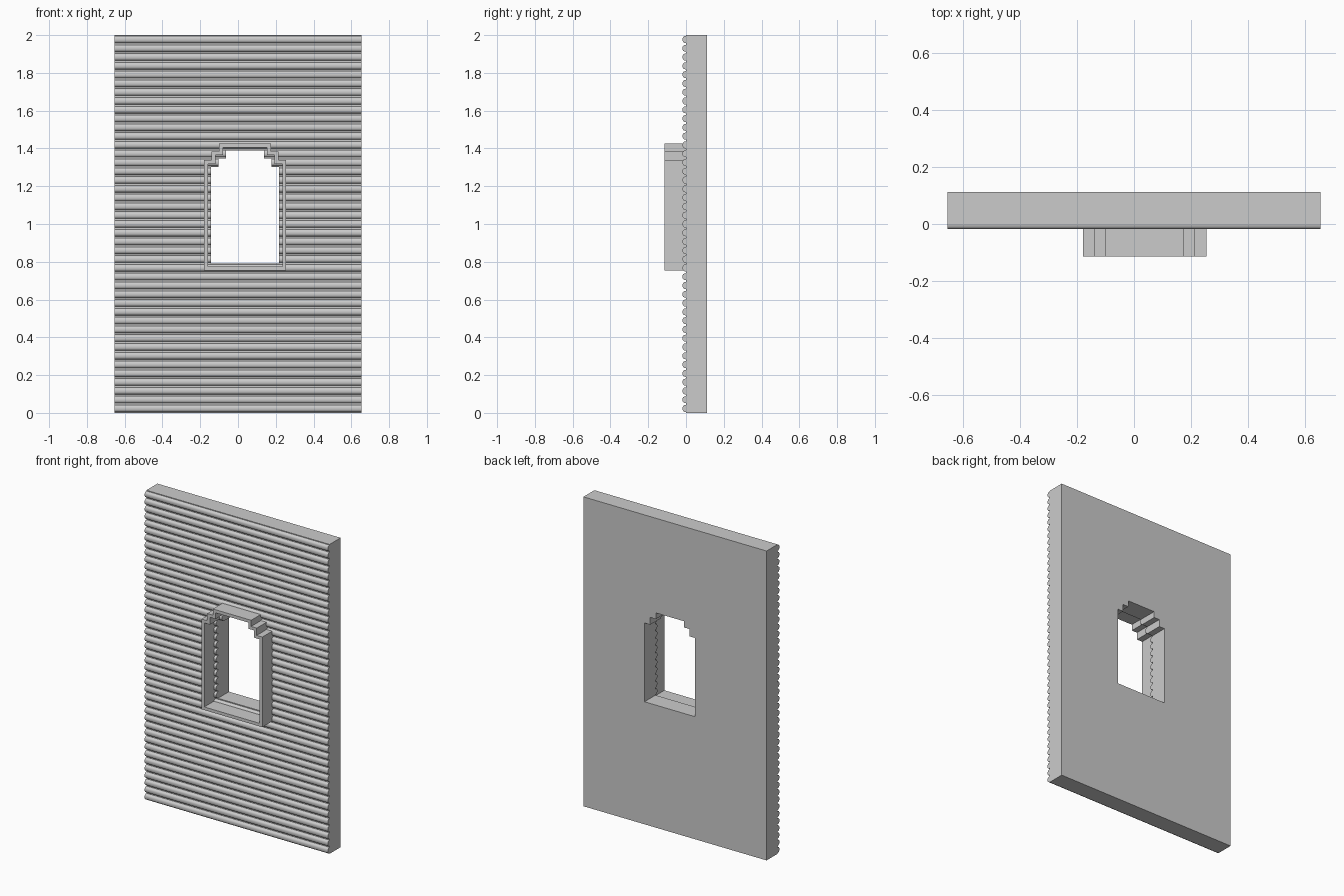
import bpy, bmesh, math

if "Cube" in bpy.data.objects:
    bpy.data.objects.remove(bpy.data.objects["Cube"])

WIDTH, HEIGHT, BACK = 1.31, 2.0, 0.112
RIDGES = 43
CX = 0.0375  # window centre line


def new_object(name, bm):
    bmesh.ops.recalc_face_normals(bm, faces=bm.faces[:])
    mesh = bpy.data.meshes.new(name)
    bm.to_mesh(mesh)
    bm.free()
    ob = bpy.data.objects.new(name, mesh)
    bpy.context.collection.objects.link(ob)
    return ob


def extrude_profile(name, points, direction):
    bm = bmesh.new()
    face = bm.faces.new([bm.verts.new(p) for p in points])
    geom = bmesh.ops.extrude_face_region(bm, geom=[face])["geom"]
    bmesh.ops.translate(bm, vec=direction,
                        verts=[g for g in geom if isinstance(g, bmesh.types.BMVert)])
    # the starting face stays as the near cap
    return new_object(name, bm)


def window_outline(inset):
    """Rectangle with a three-step top, shrunk by inset."""
    half = [(0.2175, 1.338), (0.177, 1.385), (0.137, 1.425)]
    right = [(0.2175 - inset, 0.755 + inset)]
    for i, (x, z) in enumerate(half):
        right.append((x - inset, z - inset))
        if i < 2:
            right.append((half[i + 1][0] - inset, z - inset))
    left = [(-x, z) for x, z in reversed(right)]
    return [(CX + x, z) for x, z in right + left]


# Corrugated wall: side profile with rounded horizontal ridges
pitch = HEIGHT / RIDGES
bump = [(0.10, 0.0), (0.12, -0.009), (0.22, -0.015), (0.36, -0.018),
        (0.64, -0.018), (0.78, -0.015), (0.88, -0.009), (0.90, 0.0)]
x0 = -WIDTH / 2
profile = [(x0, BACK, 0), (x0, 0, 0)]
for i in range(RIDGES):
    profile += [(x0, y, (i + t) * pitch) for t, y in bump]
profile += [(x0, 0, HEIGHT), (x0, BACK, HEIGHT)]
wall = extrude_profile("corrugated_wall", profile, (WIDTH, 0, 0))

# Stepped window opening
cutter = extrude_profile("opening_cutter",
                         [(x, -0.2, z) for x, z in window_outline(0.037)], (0, 0.5, 0))
cutter.hide_render = True
mod = wall.modifiers.new("opening", "BOOLEAN")
mod.operation, mod.solver, mod.object = "DIFFERENCE", "EXACT", cutter
bpy.context.view_layer.objects.active = wall
wall.select_set(True)
bpy.ops.object.modifier_apply(modifier=mod.name)
bpy.data.objects.remove(cutter)
bpy.ops.object.shade_smooth_by_angle(angle=math.radians(50))

# Thin projecting window surround
bm = bmesh.new()
loops = [[bm.verts.new((x, y, z)) for x, z in window_outline(inset)]
         for inset, y in [(0, -0.115), (0, 0.005), (0.02, 0.005), (0.02, -0.115)]]
for k in range(4):
    a, b = loops[k], loops[(k + 1) % 4]
    for i in range(len(a)):
        j = (i + 1) % len(a)
        bm.faces.new((a[i], a[j], b[j], b[i]))
new_object("window_surround", bm)
